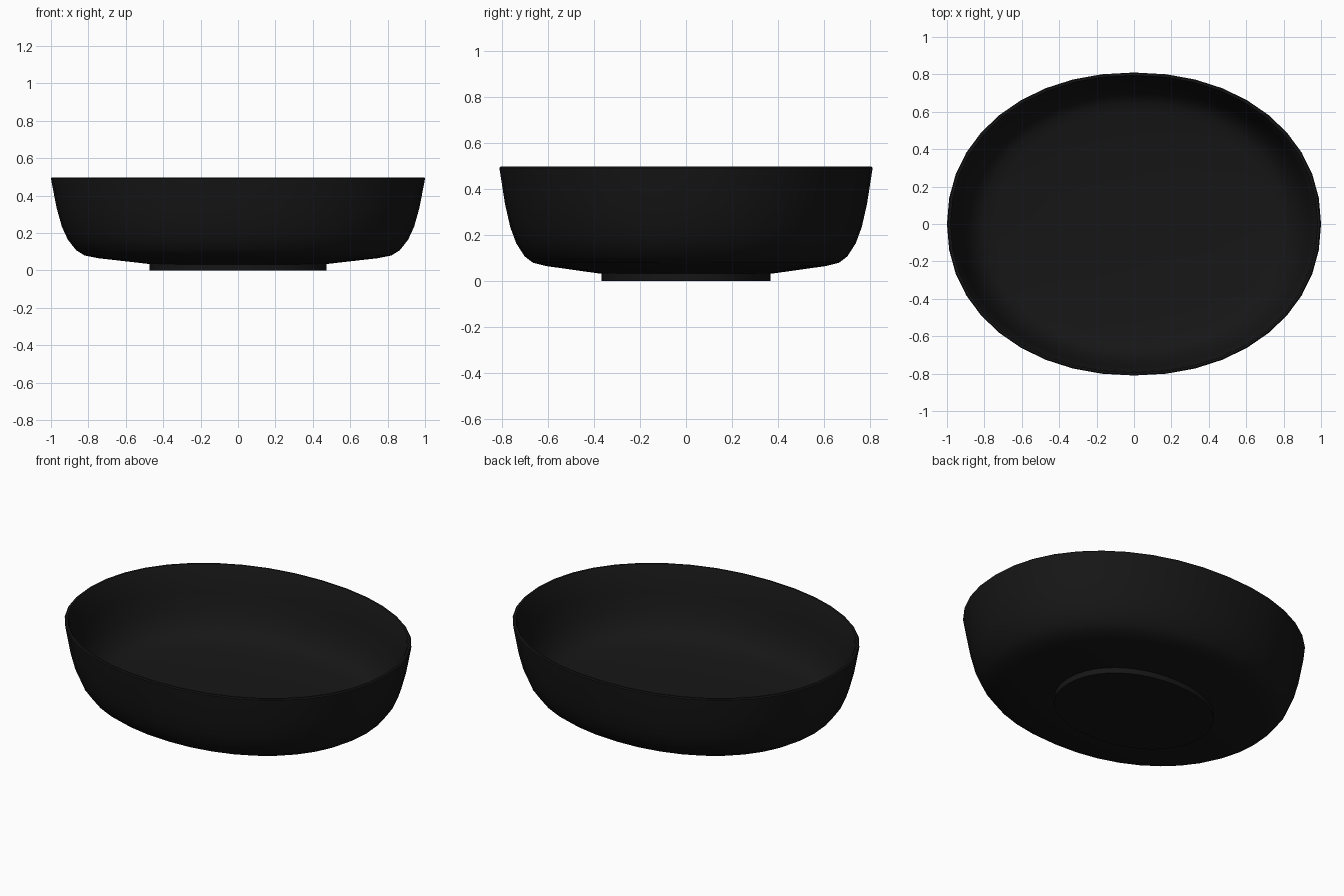
import bpy, bmesh, math

if "Cube" in bpy.data.objects:
    bpy.data.objects.remove(bpy.data.objects["Cube"])

SIDES = 40
black = bpy.data.materials.new("black_glaze")
black.diffuse_color = (0.008, 0.008, 0.008, 1)
black.use_nodes = True
black.node_tree.nodes["Principled BSDF"].inputs["Base Color"].default_value = black.diffuse_color


def oval(t, rx, ry):
    # slightly squared ellipse
    def s(v):
        return math.copysign(abs(v) ** 0.95, v) if abs(v) > 1e-6 else 0.0
    return rx * s(math.cos(t)), ry * s(math.sin(t))


def lathe(name, profile, ratio):
    """Sweep an (x radius, z) profile round an oval and cap both ends."""
    bm = bmesh.new()
    rings = []
    for r, z in profile:
        rings.append([bm.verts.new((*oval(2 * math.pi * i / SIDES, r, r * ratio), z))
                      for i in range(SIDES)])
    for a, b in zip(rings, rings[1:]):
        for i in range(SIDES):
            j = (i + 1) % SIDES
            bm.faces.new((a[i], a[j], b[j], b[i]))
    bm.faces.new(rings[0][::-1])
    bm.faces.new(rings[-1])
    bmesh.ops.recalc_face_normals(bm, faces=bm.faces)
    me = bpy.data.meshes.new(name)
    bm.to_mesh(me)
    bm.free()
    ob = bpy.data.objects.new(name, me)
    bpy.context.collection.objects.link(ob)
    me.materials.append(black)
    bpy.context.view_layer.objects.active = ob
    ob.select_set(True)
    bpy.ops.object.shade_smooth_by_angle(angle=math.radians(35))
    ob.select_set(False)
    return ob


# bowl: underside, outer wall, thin rim, inner wall, floor
outer = [(0.46, 0.033), (0.75, 0.066), (0.82, 0.08), (0.865, 0.108),
         (0.91, 0.165), (0.942, 0.235), (0.97, 0.335), (0.998, 0.48), (1.0, 0.492)]
inner = [(0.994, 0.498), (0.982, 0.498), (0.975, 0.488), (0.945, 0.34),
         (0.917, 0.245), (0.885, 0.18), (0.845, 0.132), (0.80, 0.108),
         (0.74, 0.096), (0.45, 0.066)]
lathe("bowl", outer + inner, 0.81)

# oval foot under the bowl
lathe("foot", [(0.472, 0.0), (0.472, 0.04)], 0.778)
